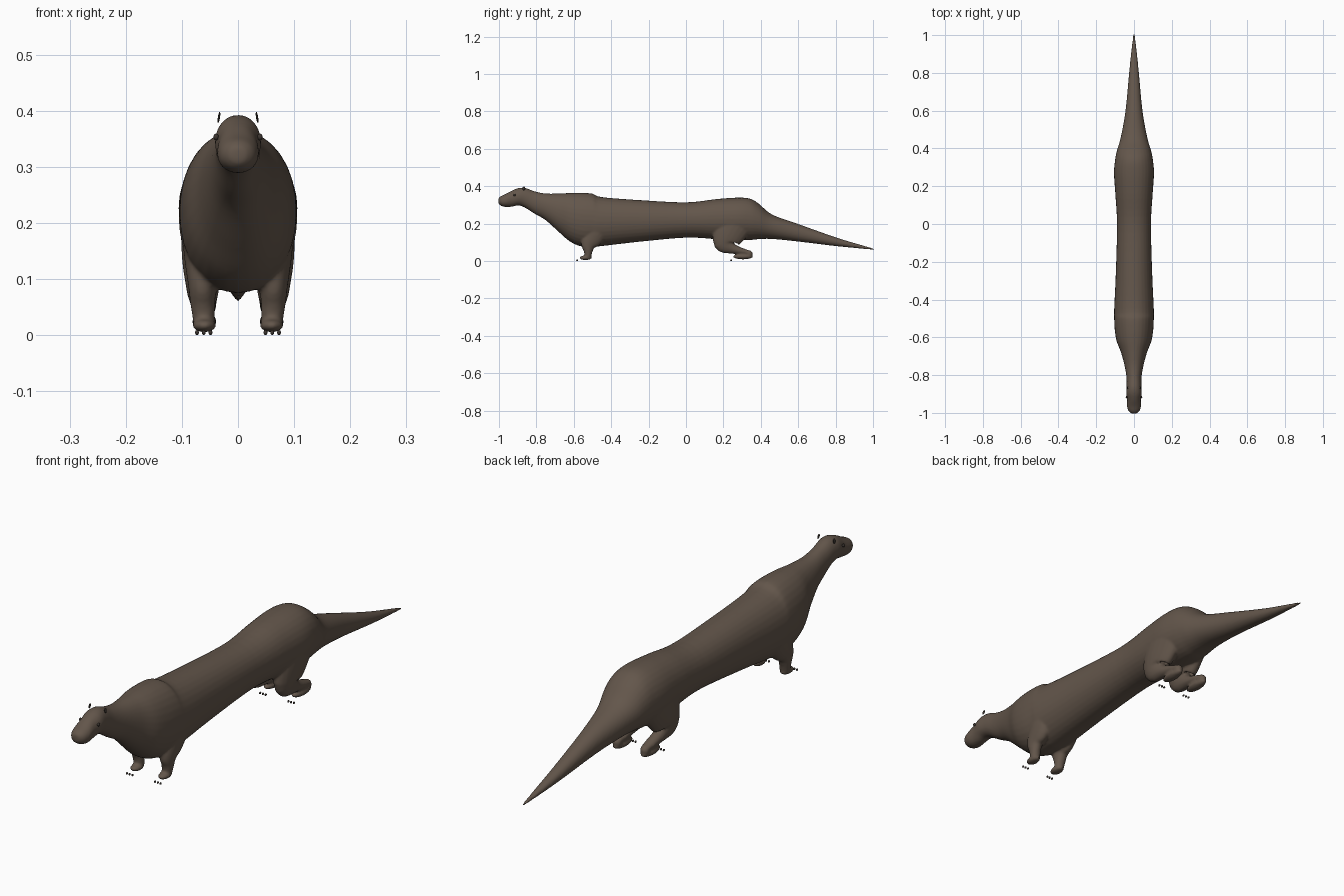
import bpy, bmesh, math
from mathutils import Vector, Matrix

if "Cube" in bpy.data.objects:
    bpy.data.objects.remove(bpy.data.objects["Cube"])


def material(name, rgb):
    m = bpy.data.materials.new(name)
    m.diffuse_color = (*rgb, 1)
    m.use_nodes = True
    m.node_tree.nodes["Principled BSDF"].inputs["Base Color"].default_value = m.diffuse_color
    return m


FUR = material("brown fur", (0.125, 0.093, 0.07))
DARK = material("dark brown", (0.045, 0.036, 0.03))


def make_object(name, bm, mat):
    bmesh.ops.recalc_face_normals(bm, faces=bm.faces)
    mesh = bpy.data.meshes.new(name)
    bm.to_mesh(mesh)
    bm.free()
    for p in mesh.polygons:
        p.use_smooth = True
    mesh.materials.append(mat)
    ob = bpy.data.objects.new(name, mesh)
    bpy.context.collection.objects.link(ob)
    return ob


def bridge(bm, rings):
    """Skin a list of point rings and close both ends."""
    vs = [[bm.verts.new(p) for p in ring] for ring in rings]
    n = len(vs[0])
    for a, b in zip(vs, vs[1:]):
        for i in range(n):
            bm.faces.new((a[i], a[(i + 1) % n], b[(i + 1) % n], b[i]))
    bm.faces.new(vs[0])
    bm.faces.new(vs[-1])


def smooth_rows(rows, steps=5):
    """Catmull-Rom interpolation of rows of numbers."""
    out = []
    for i in range(len(rows) - 1):
        p0, p1, p2, p3 = (rows[max(0, min(len(rows) - 1, i + k))] for k in (-1, 0, 1, 2))
        for s in range(steps):
            t = s / steps
            out.append([0.5 * (2 * b + (c - a) * t + (2 * a - 5 * b + 4 * c - d) * t * t
                               + (3 * b - a - 3 * c + d) * t ** 3)
                        for a, b, c, d in zip(p0, p1, p2, p3)])
    return out + [list(rows[-1])]


def limb(bm, rows, side):
    """Tube through (x, y, z, side radius, front-back radius)."""
    rows = smooth_rows(rows, 4)
    rings = []
    for i, (x, y, z, rx, ry) in enumerate(rows):
        a, b = rows[max(i - 1, 0)], rows[min(i + 1, len(rows) - 1)]
        tan = Vector((0, b[1] - a[1], b[2] - a[2])).normalized()
        up = tan.cross(Vector((1, 0, 0)))
        rings.append([Vector((side * (x + rx * math.cos(t)), y, z)) + up * ry * math.sin(t)
                      for t in (2 * math.pi * k / 20 for k in range(20))])
    bridge(bm, rings)


def ellipsoid(bm, loc, radii, tilt=0, seg=12):
    mat = Matrix.Translation(loc) @ Matrix.Rotation(tilt, 4, 'Y') @ Matrix.Diagonal((*radii, 1))
    bmesh.ops.create_uvsphere(bm, u_segments=seg, v_segments=seg // 2 + 2, radius=1, matrix=mat)


# Body, head and tail: y, top z, bottom z, half width
BODY = [
    (-1.003, 0.335, 0.308, 0.014), (-0.99, 0.347, 0.296, 0.029), (-0.965, 0.358, 0.289, 0.037),
    (-0.93, 0.377, 0.291, 0.036), (-0.895, 0.39, 0.297, 0.041), (-0.86, 0.391, 0.285, 0.039),
    (-0.81, 0.373, 0.253, 0.040), (-0.75, 0.361, 0.218, 0.050), (-0.68, 0.361, 0.155, 0.069),
    (-0.62, 0.364, 0.104, 0.092), (-0.56, 0.365, 0.078, 0.102), (-0.50, 0.36, 0.076, 0.105),
    (-0.45, 0.342, 0.080, 0.105), (-0.25, 0.326, 0.103, 0.096), (0.0, 0.314, 0.125, 0.090),
    (0.16, 0.331, 0.117, 0.099), (0.27, 0.339, 0.112, 0.106), (0.34, 0.334, 0.112, 0.100),
    (0.39, 0.306, 0.117, 0.090), (0.46, 0.249, 0.118, 0.070), (0.60, 0.198, 0.104, 0.045),
    (0.80, 0.127, 0.080, 0.026), (0.93, 0.088, 0.067, 0.013), (1.006, 0.067, 0.059, 0.004),
]
FRONT_LEG = [(0.058, -0.46, 0.22, 0.046, 0.07), (0.062, -0.49, 0.14, 0.034, 0.06),
             (0.063, -0.52, 0.09, 0.026, 0.042), (0.063, -0.523, 0.055, 0.022, 0.025),
             (0.061, -0.524, 0.03, 0.020, 0.019), (0.06, -0.526, 0.012, 0.018, 0.016)]
HIND_LEG = [(0.058, 0.27, 0.22, 0.045, 0.10), (0.062, 0.225, 0.14, 0.038, 0.085),
            (0.063, 0.21, 0.095, 0.031, 0.06), (0.062, 0.25, 0.066, 0.025, 0.028),
            (0.06, 0.31, 0.05, 0.021, 0.016), (0.06, 0.345, 0.042, 0.016, 0.013)]

bm = bmesh.new()
rings = []
for y, top, bot, w in smooth_rows(BODY):
    ring = []
    for k in range(32):
        c, s = math.cos(k * math.pi / 16), math.sin(k * math.pi / 16)
        ring.append((w * math.copysign(abs(c) ** 0.95, c), y,
                     (top + bot) / 2 + (top - bot) / 2 * math.copysign(abs(s) ** 0.95, s)))
    rings.append(ring)
bridge(bm, rings)

# Legs and paws, fused into the body
for side in (-1, 1):
    limb(bm, FRONT_LEG, side)
    limb(bm, HIND_LEG, side)
    ellipsoid(bm, (side * 0.06, -0.537, 0.017), (0.021, 0.033, 0.012), seg=20)
    ellipsoid(bm, (side * 0.06, 0.305, 0.024), (0.022, 0.054, 0.015), seg=20)
    ellipsoid(bm, (side * 0.06, 0.338, 0.038), (0.018, 0.019, 0.018), seg=20)
body = make_object("body", bm, FUR)
rem = body.modifiers.new("fuse", 'REMESH')
rem.mode = 'VOXEL'
rem.voxel_size = 0.005
rem.use_smooth_shade = True
sm = body.modifiers.new("soften", 'SMOOTH')
sm.factor = 0.5
sm.iterations = 5

for side, label in ((-1, "left"), (1, "right")):
    # Ear: thin upright sliver
    bm = bmesh.new()
    ellipsoid(bm, (side * 0.034, -0.867, 0.388), (0.002, 0.007, 0.010), side * -0.15)
    make_object(label + "_ear", bm, DARK)
    # Eye with a brown brow bump
    bm = bmesh.new()
    ellipsoid(bm, (side * 0.039, -0.917, 0.353), (0.005, 0.006, 0.006))
    make_object(label + "_eye", bm, DARK)
    # Claws
    for foot, y in (("front", -0.582), ("hind", 0.241)):
        bm = bmesh.new()
        for dx in (-0.012, 0, 0.012):
            ellipsoid(bm, (side * 0.061 + dx, y, 0.0045), (0.0035, 0.005, 0.0045))
        make_object(label + "_" + foot + "_claws", bm, DARK)
